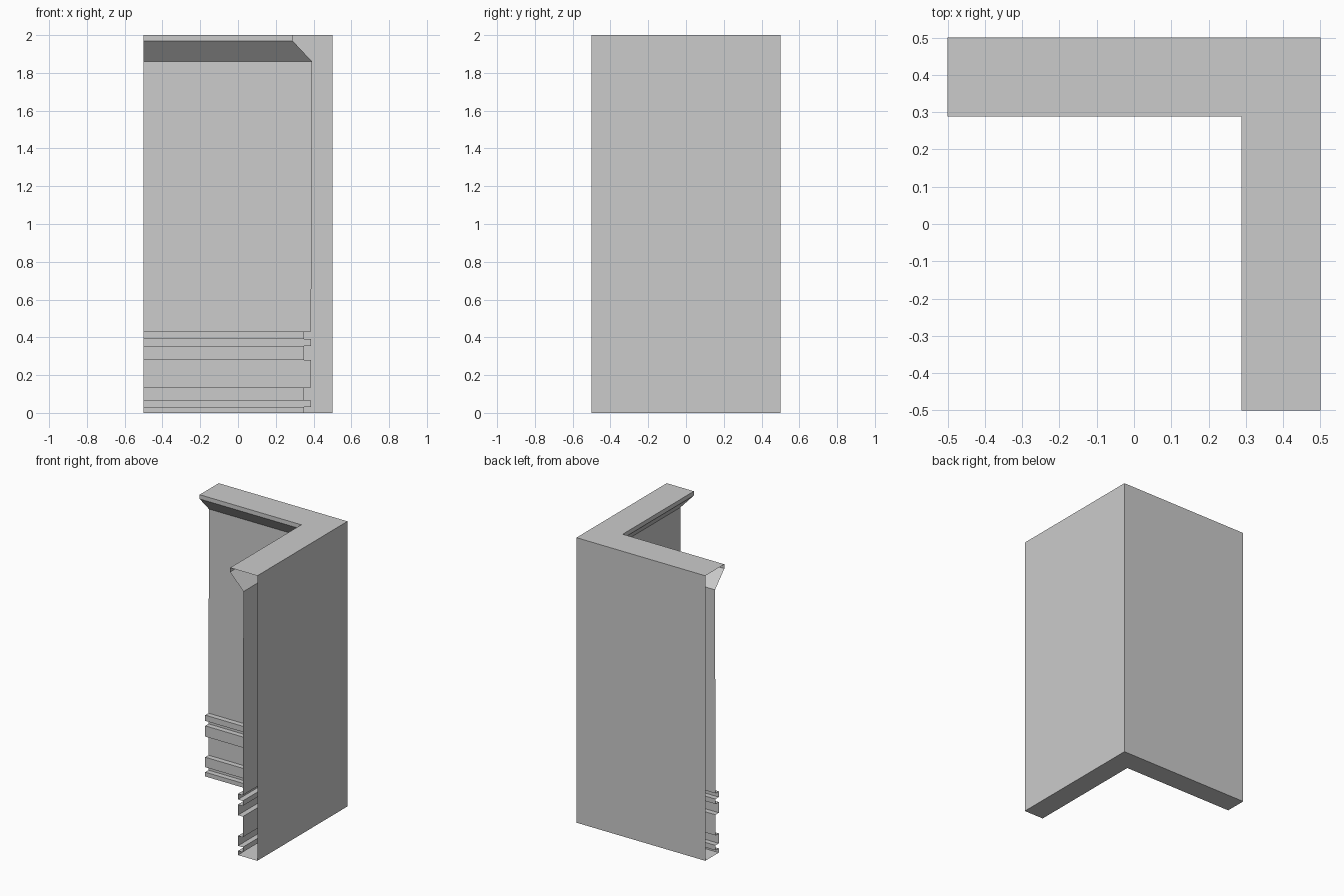
import bpy
import bmesh

cube = bpy.data.objects.get("Cube")
if cube:
    bpy.data.objects.remove(cube, do_unlink=True)

# Plain grey material
grey = bpy.data.materials.new("plain_grey")
grey.use_nodes = True
colour = (0.6, 0.6, 0.6, 1.0)
grey.diffuse_color = colour
grey.node_tree.nodes["Principled BSDF"].inputs["Base Color"].default_value = colour

HALF = 0.5        # half width, also the outer face
RAIL = 0.35       # face of the protruding base rails
WALL = 0.387      # recessed wall face
CORNICE = 0.289   # lip of the cornice

# Wall section as (offset, height): rails, recesses, wall, cornice, outer face
section = []
for bottom, top in ((0, 0.03), (0.065, 0.135), (0.28, 0.355), (0.39, 0.43)):
    section += [(RAIL, bottom), (RAIL, top), (WALL, top)]
    if bottom > 0:
        section.insert(-3, (WALL, bottom))
section += [(0.392, 1.86), (CORNICE, 1.97), (CORNICE, 2), (HALF, 2), (HALF, 0)]

# Sweep the section round the mitred corner, leaving both ends open
bm = bmesh.new()
stations = (
    [bm.verts.new((-HALF, d, z)) for d, z in section],
    [bm.verts.new((d, d, z)) for d, z in section],
    [bm.verts.new((d, -HALF, z)) for d, z in section],
)
count = len(section)
for a, b in zip(stations, stations[1:]):
    for i in range(count):
        j = (i + 1) % count
        bm.faces.new((a[i], b[i], b[j], a[j]))
bm.normal_update()

# Turn the shell so that the top faces upward
top_face = max(bm.faces, key=lambda f: f.calc_center_median().z)
if top_face.normal.z < 0:
    bmesh.ops.reverse_faces(bm, faces=bm.faces[:])

mesh = bpy.data.meshes.new("corner_wall")
bm.to_mesh(mesh)
bm.free()
mesh.materials.append(grey)
bpy.context.collection.objects.link(bpy.data.objects.new("corner_wall", mesh))
